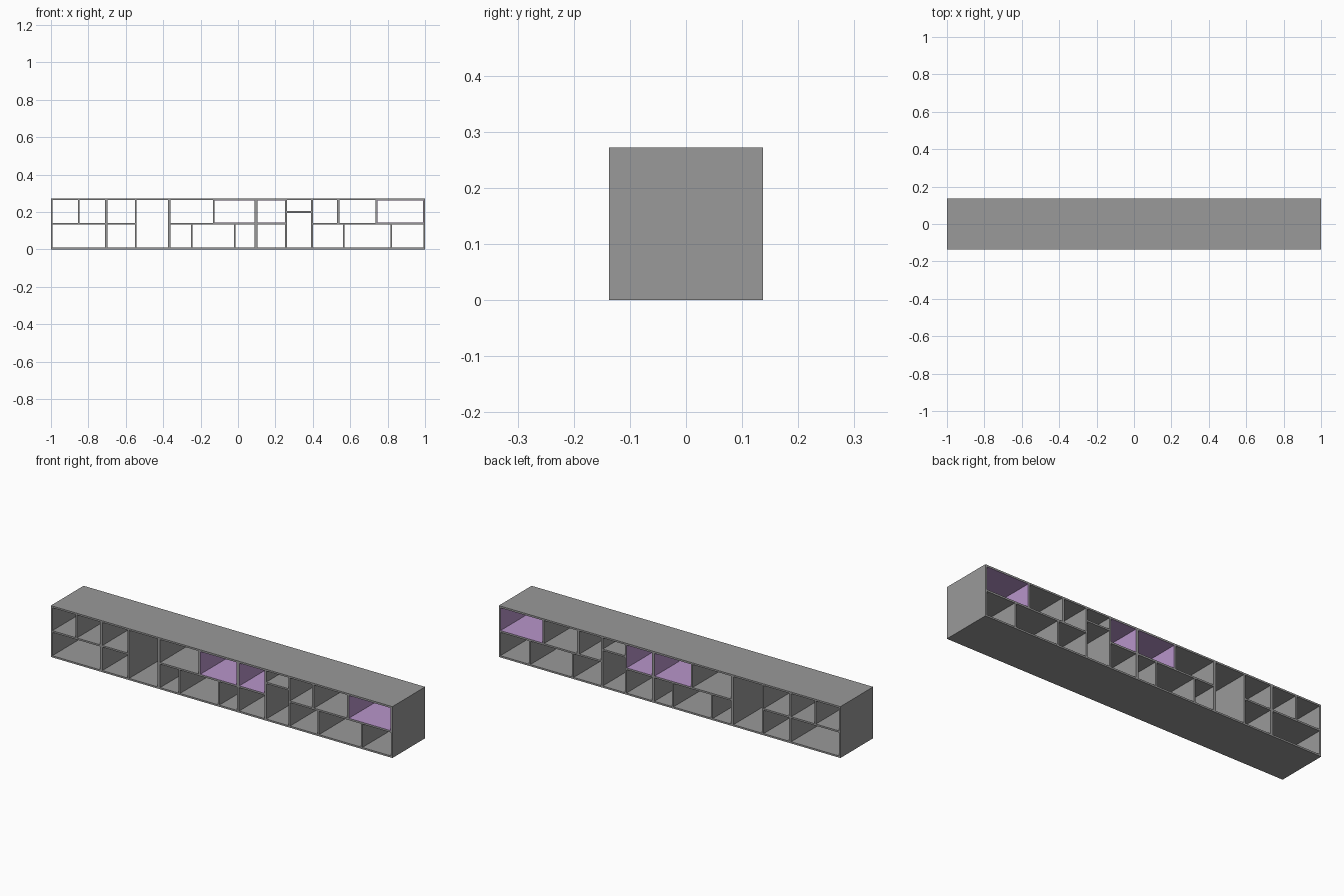
import bpy

if "Cube" in bpy.data.objects:
    bpy.data.objects.remove(bpy.data.objects["Cube"])

D = 0.274          # depth
H = 0.272          # height
T = 0.009          # board thickness
MID = 0.137        # centre height of the middle shelf


def colour(name, rgb):
    m = bpy.data.materials.new(name)
    m.diffuse_color = (*rgb, 1)
    m.use_nodes = True
    m.node_tree.nodes["Principled BSDF"].inputs["Base Color"].default_value = m.diffuse_color
    return m


grey = colour("dark_grey", (0.32, 0.32, 0.32))
purple = colour("purple_lining", (0.48, 0.30, 0.59))


def box(name, x0, x1, z0, z1, mat=grey):
    bpy.ops.mesh.primitive_cube_add(size=1, location=((x0 + x1) / 2, 0, (z0 + z1) / 2))
    ob = bpy.context.object
    ob.name = name
    ob.scale = (x1 - x0, D, z1 - z0)
    bpy.ops.object.transform_apply(location=False, rotation=False, scale=True)
    ob.data.materials.append(mat)
    return ob


def upright(name, x, z0, z1, t=T):
    box(name, x - t / 2, x + t / 2, z0, z1)


# outer case
box("bottom_board", -1, 1, 0, T)
box("top_board", -1, 1, H - T, H)
box("left_end", -1, -1 + T, T, H - T)
box("right_end", 1 - T, 1, T, H - T)

# full-height partitions (x, thickness)
W = 0.014
for x, t in [(-0.705, W), (-0.546, T), (-0.367, W), (0.096, W), (0.257, T), (0.396, T)]:
    upright("full_partition", x, T, H - T, t)

# middle shelf, one run between each pair of partitions
h = T / 2
for a, b in [(-1 + T, -0.705 - W / 2), (-0.705 + W / 2, -0.546 - h),
             (-0.367 + W / 2, 0.096 - W / 2), (0.096 + W / 2, 0.257 - h),
             (0.396 + h, 1 - T)]:
    box("middle_shelf", a, b, MID - h, MID + h)

# small high shelf
box("small_shelf", 0.257 + h, 0.396 - h, 0.2 - h, 0.2 + h)

# short dividers above and below the middle shelf
for x, t in [(-0.852, T), (-0.13, T), (0.535, W), (0.74, T)]:
    upright("upper_divider", x, MID + h, H - T, t)
for x in (-0.248, -0.018, 0.566, 0.82):
    upright("lower_divider", x, T, MID - h)

# thin coloured linings in three upper compartments
L = 0.0008
z0, z1 = MID + h, H - T
for a, b in [(-0.13 + h, 0.096 - W / 2), (0.096 + W / 2, 0.257 - h), (0.74 + h, 1 - T)]:
    box("lining_floor", a, b, z0, z0 + L, purple)
    box("lining_ceiling", a, b, z1 - L, z1, purple)
    box("lining_left", a, a + L, z0 + L, z1 - L, purple)
    box("lining_right", b - L, b, z0 + L, z1 - L, purple)
